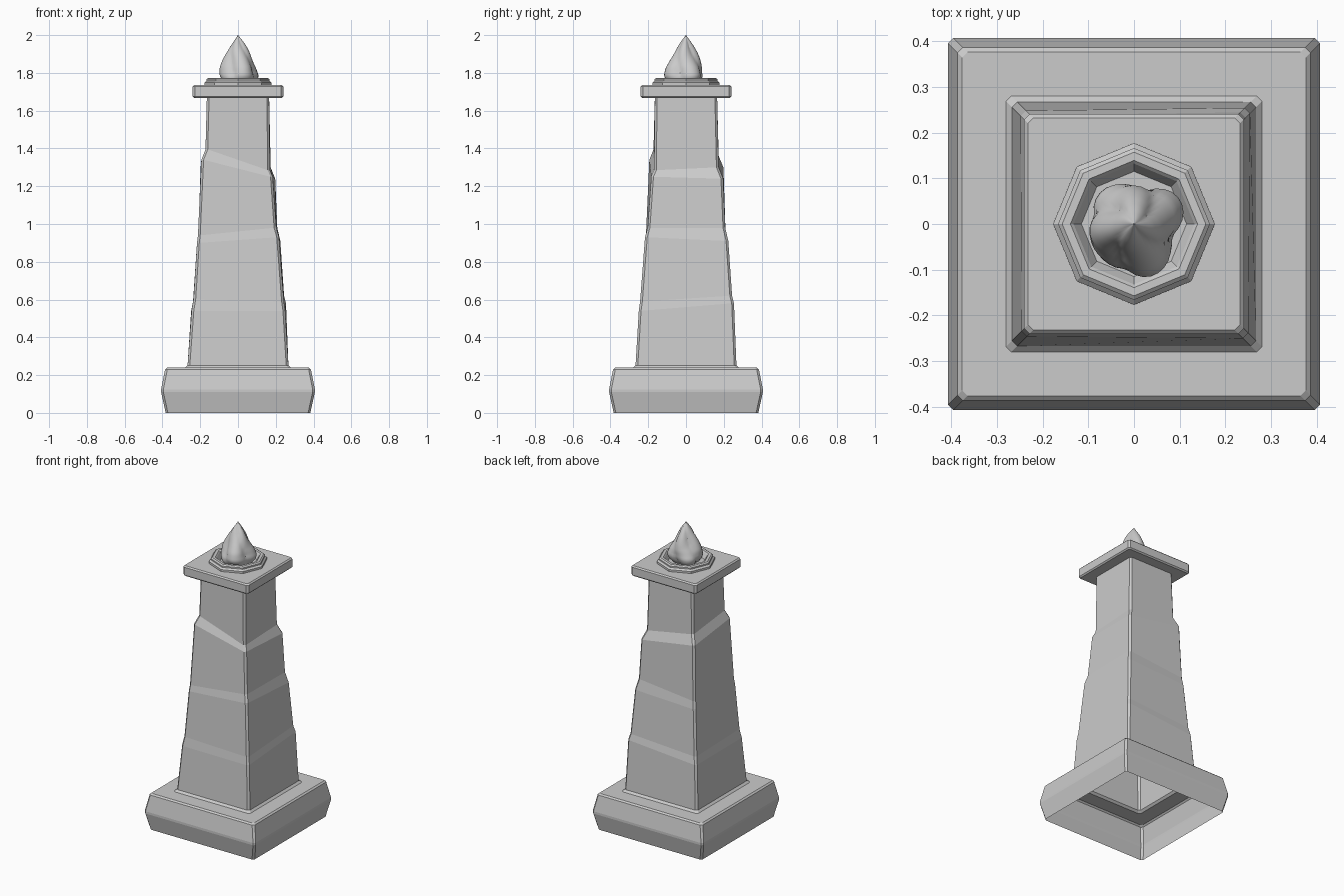
import bpy, math

if "Cube" in bpy.data.objects:
    bpy.data.objects.remove(bpy.data.objects["Cube"])

SIGNS = [(-1, -1), (1, -1), (1, 1), (-1, 1)]


def make(name, verts, faces):
    me = bpy.data.meshes.new(name)
    me.from_pydata(verts, [], faces)
    me.update()
    ob = bpy.data.objects.new(name, me)
    bpy.context.collection.objects.link(ob)
    return ob


def loft(name, rings, bottom=False, top=False):
    """Skin a list of equal-length rings, counter-clockwise from below to above."""
    n = len(rings[0])
    verts = [p for r in rings for p in r]
    faces = [(k * n + i, k * n + (i + 1) % n, (k + 1) * n + (i + 1) % n, (k + 1) * n + i)
             for k in range(len(rings) - 1) for i in range(n)]
    if bottom:
        faces.append(tuple(reversed(range(n))))
    if top:
        faces.append(tuple(range((len(rings) - 1) * n, len(rings) * n)))
    return make(name, verts, faces)


def square(half, z, c=0.012):
    """Square ring with clipped corners; half and z may be given per corner."""
    h = half if isinstance(half, (list, tuple)) else [half] * 4
    zs = z if isinstance(z, (list, tuple)) else [z] * 4
    pts = []
    for i, (sx, sy) in enumerate(SIGNS):
        a = (sx * h[i], sy * (h[i] - c), zs[i])
        b = (sx * (h[i] - c), sy * h[i], zs[i])
        pts += [a, b] if sx * sy > 0 else [b, a]
    return pts


def polygon(r, z, n=8):
    return [(r * math.cos(2 * math.pi * i / n), r * math.sin(2 * math.pi * i / n), z)
            for i in range(n)]


# base: bulging plinth, open underneath, with a hole where the shaft starts
loft("base", [square(h, z) for h, z in
              [(0.383, 0), (0.407, 0.11), (0.407, 0.125), (0.386, 0.23),
               (0.376, 0.239), (0.28, 0.239)]])

# shaft: tapering pillar with three uneven chipped steps
loft("shaft", [
    square(0.28, 0.239),
    square(0.267, 0.252),
    square([0.246, 0.25, 0.254, 0.248], [0.54, 0.54, 0.58, 0.54]),
    square([0.236, 0.243, 0.244, 0.238], [0.60, 0.59, 0.62, 0.59]),
    square([0.217, 0.217, 0.224, 0.217], [0.90, 0.93, 0.91, 0.89]),
    square([0.212, 0.203, 0.208, 0.210], [0.94, 0.98, 0.98, 0.94]),
    square([0.194, 0.184, 0.197, 0.198], [1.34, 1.25, 1.24, 1.30]),
    square([0.172, 0.169, 0.173, 0.173], [1.395, 1.285, 1.30, 1.36]),
    square(0.165, 1.668)])

# cap slab
loft("cap", [square(h, z) for h, z in
             [(0.165, 1.667), (0.232, 1.667), (0.24, 1.675), (0.24, 1.727),
              (0.232, 1.735)]], top=True)

# fire bowl: octagonal rim with sloped inner wall
loft("fire_bowl", [polygon(r, z) for r, z in
                   [(0.177, 1.735), (0.177, 1.748), (0.166, 1.758), (0.166, 1.767),
                    (0.157, 1.774), (0.139, 1.774), (0.132, 1.767), (0.115, 1.738)]])

# flame: twisted, lobed teardrop
PROFILE = [(1.736, 0.075), (1.76, 0.094), (1.785, 0.101), (1.83, 0.09),
           (1.87, 0.073), (1.91, 0.055), (1.945, 0.037), (1.975, 0.018), (1.999, 0.001)]


def radius(z):
    for (z0, r0), (z1, r1) in zip(PROFILE, PROFILE[1:]):
        if z <= z1:
            return r0 + (r1 - r0) * (z - z0) / (z1 - z0)
    return PROFILE[-1][1]


N, LEVELS = 40, 26
rings = []
for k in range(LEVELS):
    z = 1.736 + 0.264 * k / (LEVELS - 1)
    ring = []
    for i in range(N):
        a = 2 * math.pi * i / N
        lobe = abs(math.sin(2.0 * a + 9 * (z - 1.73)))
        wave = math.sin(3 * a - 22 * (z - 1.73) + 1)
        r = radius(z) * (0.86 + 0.22 * lobe + 0.07 * wave)
        t = (2.0 - z) / 0.264
        ring.append((r * math.cos(a) + 0.004 * t, r * math.sin(a) - 0.01 * t, z))
    rings.append(ring)
flame = loft("flame", rings, bottom=True, top=True)
bpy.context.view_layer.objects.active = flame
flame.select_set(True)
bpy.ops.object.shade_smooth_by_angle(angle=math.radians(35))
